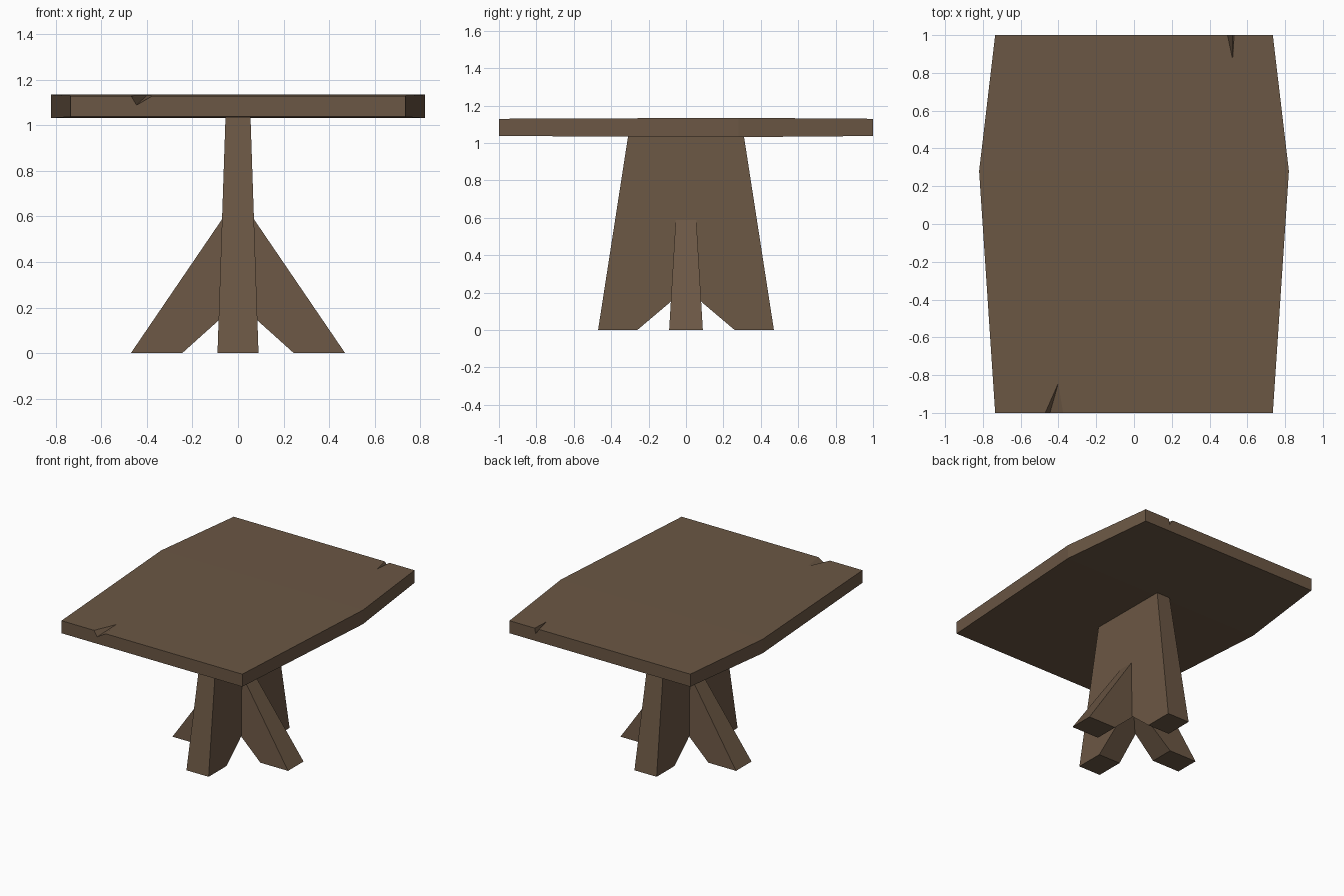
import bpy, bmesh

if "Cube" in bpy.data.objects:
    bpy.data.objects.remove(bpy.data.objects["Cube"])

wood = bpy.data.materials.new("dark brown wood")
wood.diffuse_color = (0.147, 0.095, 0.058, 1)
wood.use_nodes = True
wood.node_tree.nodes["Principled BSDF"].inputs["Base Color"].default_value = wood.diffuse_color


def make_object(name, verts, faces):
    bm = bmesh.new()
    vs = [bm.verts.new(v) for v in verts]
    for f in faces:
        bm.faces.new([vs[i] for i in f])
    bmesh.ops.recalc_face_normals(bm, faces=bm.faces)
    me = bpy.data.meshes.new(name)
    bm.to_mesh(me)
    bm.free()
    me.materials.append(wood)
    ob = bpy.data.objects.new(name, me)
    bpy.context.collection.objects.link(ob)
    return ob


def tapered_panel(name, profile, half_width, along_x):
    """Upright panel whose thickness shrinks with height."""
    verts = []
    for side in (-1, 1):
        for u, z in profile:
            w = side * half_width(z)
            verts.append((u, w, z) if along_x else (w, u, z))
    n = len(profile)
    faces = [list(range(n)), list(range(n, 2 * n))]
    faces += [(i, (i + 1) % n, n + (i + 1) % n, n + i) for i in range(n)]
    return make_object(name, verts, faces)


def boolean(ob, other, operation):
    mod = ob.modifiers.new(operation.title(), 'BOOLEAN')
    mod.operation = operation
    mod.solver = 'EXACT'
    mod.object = other
    bpy.context.view_layer.objects.active = ob
    bpy.ops.object.modifier_apply(modifier=mod.name)
    bpy.data.objects.remove(other)


# Table top: three stations along y, widest and thickest at the middle one
stations = [(-1, 0.735, 1.037, 1.129), (0.28, 0.82, 1.031, 1.134), (1, 0.735, 1.037, 1.129)]
verts = []
for y, hx, lo, hi in stations:
    verts += [(-hx, y, lo), (hx, y, lo), (hx, y, hi), (-hx, y, hi)]
faces = [(0, 1, 2, 3), (8, 9, 10, 11)]
for s in (0, 4):
    faces += [(s + i, s + (i + 1) % 4, s + 4 + (i + 1) % 4, s + 4 + i) for i in range(4)]
table_top = make_object("table_top", verts, faces)


# Split cracks: wedge cutters extended past the end and the top of the plank
def crack(end, left, right, bottom, tip):
    out = end * 1.0
    base = [(left, out, 1.129), (right, out, 1.129), (bottom[0], out, bottom[1])]
    apex = (tip[0], tip[1], 1.1305)
    far = [(apex[0] + (p[0] - apex[0]) * 1.3, apex[1] + (p[1] - apex[1]) * 1.3,
            apex[2] + (p[2] - apex[2]) * 1.3) for p in base]
    raised = [(apex[0], apex[1], 1.2)] + [(p[0], p[1], 1.2) for p in far[:2]]
    cutter = make_object("crack_cutter", [apex] + far + raised,
                         [(0, 1, 3), (0, 3, 2), (0, 1, 5, 4), (0, 2, 6, 4),
                          (4, 5, 6), (1, 3, 2, 6, 5)])
    boolean(table_top, cutter, 'DIFFERENCE')


crack(-1, -0.47, -0.375, (-0.445, 1.088), (-0.40, -0.84))
crack(1, 0.495, 0.53, (0.522, 1.09), (0.522, 0.87))

# Pedestal: tall panel with notched foot, crossed by a pair of slanted side legs
pedestal = tapered_panel(
    "pedestal",
    [(-0.47, 0), (-0.26, 0), (0, 0.22), (0.26, 0), (0.47, 0), (0.31, 1.034), (-0.31, 1.034)],
    lambda z: 0.09 - 0.034 * z, False)
side_legs = tapered_panel(
    "side_legs",
    [(-0.47, 0), (-0.245, 0), (0, 0.22), (0.245, 0), (0.47, 0), (0, 0.69)],
    lambda z: 0.09 - 0.059 * z, True)
boolean(pedestal, side_legs, 'UNION')
